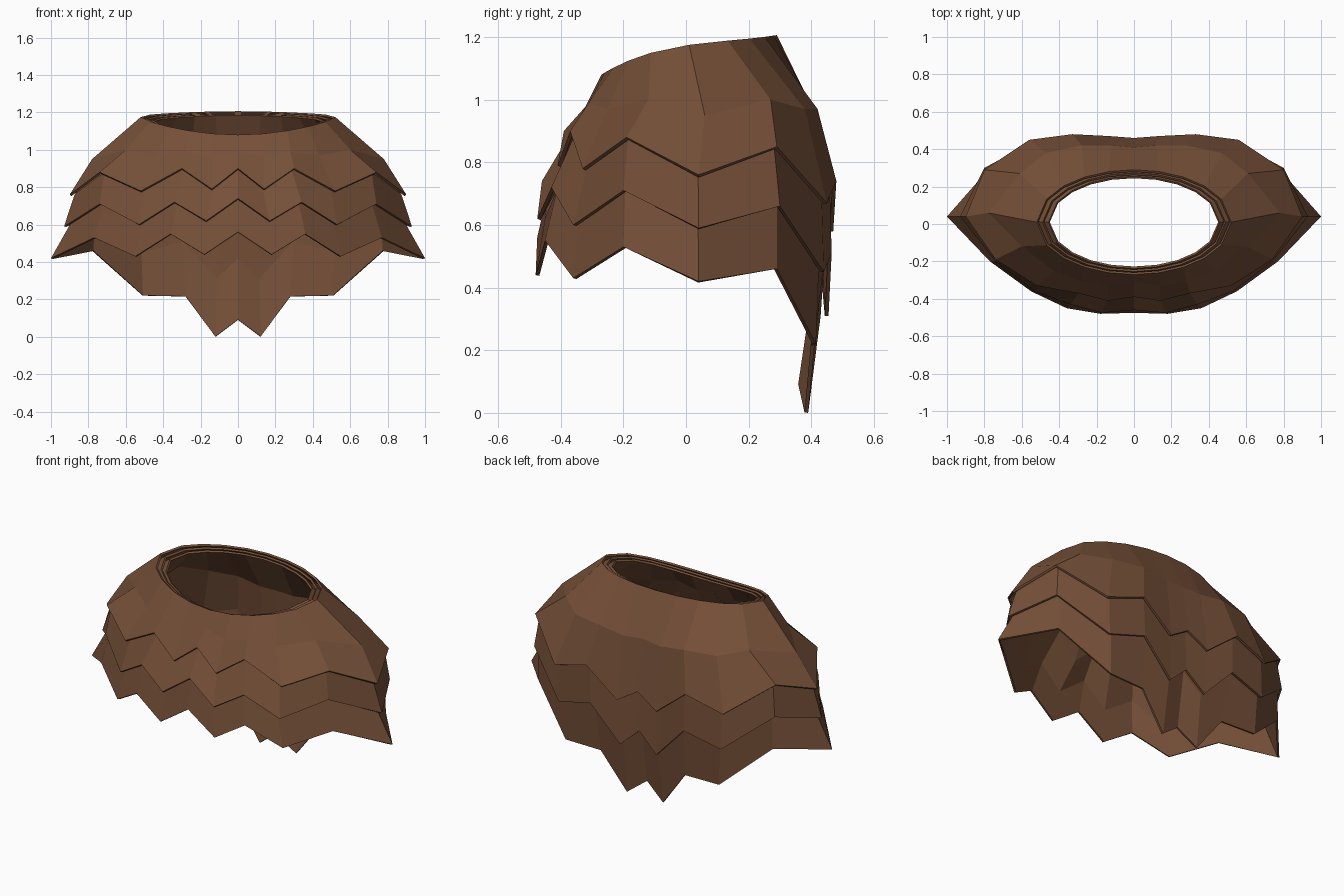
import bpy
import bmesh
from math import sqrt, cos, pi, copysign
from mathutils import Vector

default_cube = bpy.data.objects.get("Cube")
if default_cube:
    bpy.data.objects.remove(default_cube, do_unlink=True)

# One brown colour for the whole mantle
brown = bpy.data.materials.new("feather_brown")
brown.use_nodes = True
brown.diffuse_color = (0.18, 0.08, 0.04, 1)
brown.node_tree.nodes["Principled BSDF"].inputs["Base Color"].default_value = brown.diffuse_color

# Shoulder ridge of the left half, from front centre round to back centre
shoulder_ridge = [(0, -.31, .99), (.14, -.33, .96), (.28, -.31, .99), (.43, -.25, .97),
                  (.6, -.12, 1), (.78, .06, .95), (.61, .27, 1), (.47, .38, .97),
                  (.28, .42, .97), (.12, .42, .95), (0, .41, .96)]
# Zigzag hems in the same order
upper_hem = [(0, -.39, .9), (.14, -.41, .79), (.3, -.37, .9), (.52, -.33, .78),
             (.74, -.19, .88), (.9, .04, .76), (.8, .29, .85), (.56, .45, .67),
             (.33, .48, .74), (.13, .47, .58), (0, .46, .66)]
middle_hem = [(0, -.46, .74), (.17, -.475, .62), (.34, -.43, .72), (.53, -.36, .6),
              (.74, -.2, .71), (.93, .04, .59), (.8, .3, .66), (.54, .44, .45),
              (.31, .465, .51), (.12, .455, .31), (0, .445, .42)]
lower_hem = [(0, -.475, .56), (.18, -.48, .44), (.36, -.45, .55), (.55, -.36, .43),
             (.77, -.2, .53), (1, .04, .42), (.78, .29, .46), (.51, .415, .22),
             (.28, .41, .215), (.12, .39, 0), (0, .37, .09)]
shoulder = [Vector(p) for p in shoulder_ridge]
hems = [[Vector(p) for p in hem] for hem in (upper_hem, middle_hem, lower_hem)]
columns = len(shoulder)


def neck_ring(scale, drop):
    """Half of the tilted oval neckline, shrunk and lowered for inner layers."""
    ring = []
    for i in range(columns):
        c = cos(pi * i / (columns - 1))
        c = copysign(abs(c) ** .7, c)
        side = sqrt(max(0, 1 - c * c)) if 0 < i < columns - 1 else 0
        height = 1.175 - .04 * c - .032 * c ** 2 - .023 * c ** 3
        ring.append(Vector((.52 * side * scale, (.01 - .28 * c) * scale, height - drop)))
    return ring


def inset(ring, distance):
    """Move a ring towards the body axis so that layers nest."""
    return [p - Vector((p.x, p.y, 0)).normalized() * distance for p in ring]


def make_layer(name, rings):
    """Loft half rings into a thin mirrored shell."""
    bm = bmesh.new()
    rows = [[bm.verts.new(p) for p in ring] for ring in rings]
    for upper, lower in zip(rows, rows[1:]):
        for i in range(columns - 1):
            bm.faces.new((upper[i], lower[i], lower[i + 1], upper[i + 1]))
    mesh = bpy.data.meshes.new(name)
    bm.to_mesh(mesh)
    bm.free()
    mesh.materials.append(brown)
    layer = bpy.data.objects.new(name, mesh)
    bpy.context.collection.objects.link(layer)
    mirror = layer.modifiers.new("mirror", "MIRROR")
    mirror.use_clip = True
    shell = layer.modifiers.new("thickness", "SOLIDIFY")
    shell.thickness = .012
    shell.offset = -1


# Three overlapping feather layers, all hanging from the neckline
names = ("upper_feather_layer", "middle_feather_layer", "lower_feather_layer")
for k, name in enumerate(names):
    rings = [neck_ring(1 - .06 * k, .008 * k), inset(shoulder, .02 * k)]
    rings += [inset(hems[j], .026 * (k - j)) for j in range(k + 1)]
    make_layer(name, rings)
